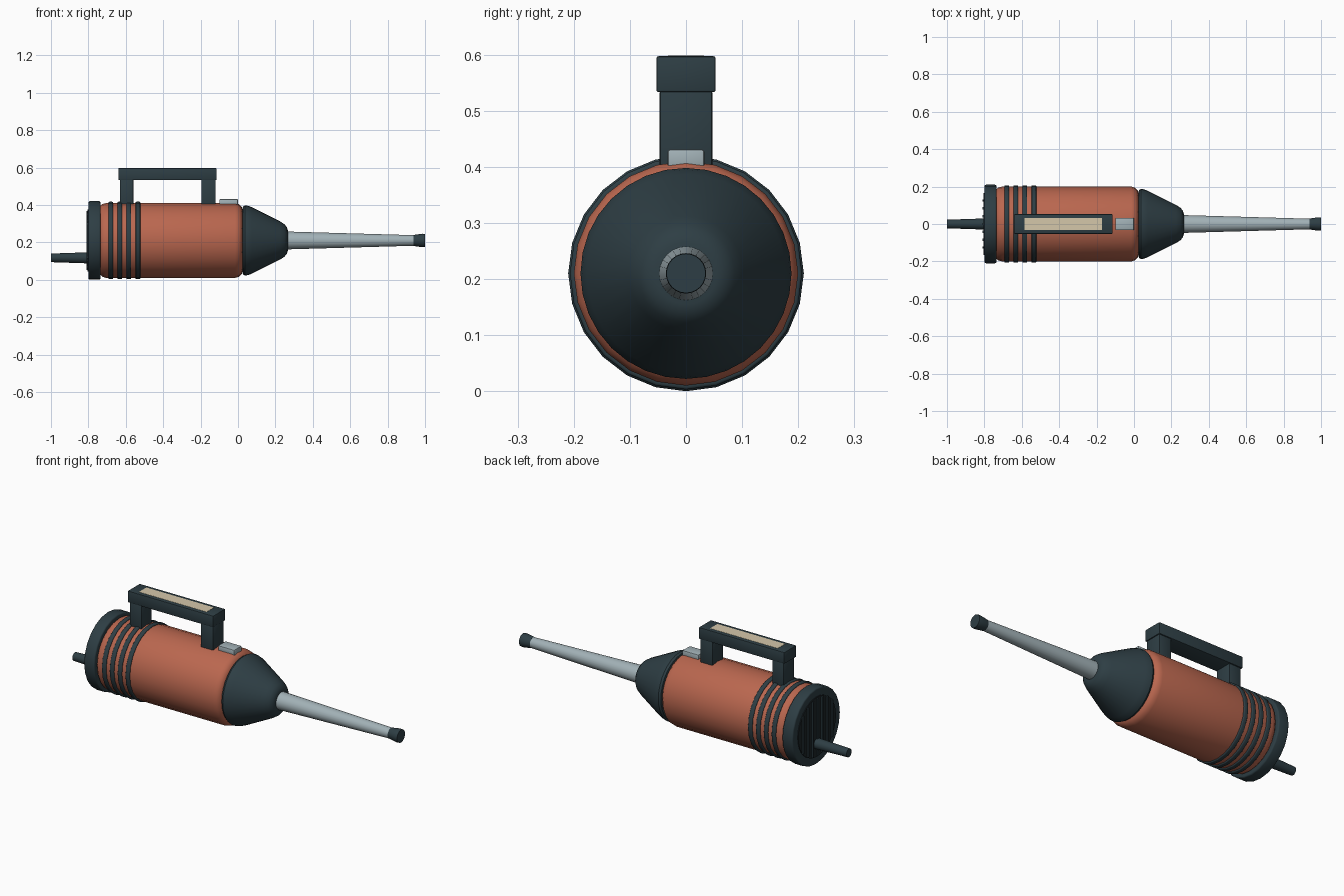
import bpy, bmesh, math
from mathutils import Vector

cube = bpy.data.objects.get("Cube")
if cube:
    bpy.data.objects.remove(cube, do_unlink=True)

AXIS_Z = 0.21


def material(name, rgb):
    m = bpy.data.materials.new(name)
    m.use_nodes = True
    m.diffuse_color = (*rgb, 1)
    node = next(n for n in m.node_tree.nodes if n.type == 'BSDF_PRINCIPLED')
    node.inputs["Base Color"].default_value = (*rgb, 1)
    return m


ORANGE = material("burnt orange", (0.49, 0.135, 0.078))
DARK = material("dark slate", (0.027, 0.048, 0.058))
BLACK = material("vent black", (0.012, 0.018, 0.021))
GREY = material("pale grey", (0.36, 0.44, 0.47))
CREAM = material("cream", (0.66, 0.57, 0.40))


def finish(name, bm, mat):
    bmesh.ops.recalc_face_normals(bm, faces=bm.faces)
    mesh = bpy.data.meshes.new(name)
    bm.to_mesh(mesh)
    bm.free()
    mesh.materials.append(mat)
    ob = bpy.data.objects.new(name, mesh)
    bpy.context.collection.objects.link(ob)
    bpy.ops.object.select_all(action='DESELECT')
    ob.select_set(True)
    bpy.context.view_layer.objects.active = ob
    bpy.ops.object.shade_smooth_by_angle(angle=math.radians(35))
    return ob


def lathe(name, profile, mat, sides=24, z=AXIS_Z):
    """Closed solid turned about an x-directed axis from (x, radius) points."""
    bm = bmesh.new()
    rings = []
    for x, r in profile:
        angles = [math.tau * i / sides for i in range(sides)]
        rings.append([bm.verts.new((x, r * math.sin(a), z + r * math.cos(a)))
                      for a in angles])
    for a, b in zip(rings, rings[1:]):
        for i in range(sides):
            j = (i + 1) % sides
            bm.faces.new((a[i], a[j], b[j], b[i]))
    bm.faces.new(rings[0])
    bm.faces.new(rings[-1])
    return finish(name, bm, mat)


def drum(name, x0, x1, r, bevel, mat, sides=24):
    """Cylinder with rounded rims."""
    arc = [(bevel * (1 - math.cos(t)), bevel * (1 - math.sin(t)))
           for t in (math.pi / 2 * k / 3 for k in range(4))]
    start = [(x0 + dx, r - dr) for dx, dr in arc]
    end = [(x1 - dx, r - dr) for dx, dr in reversed(arc)]
    return lathe(name, start + end, mat, sides)


def box(name, lo, hi, mat, bevel=0.0):
    lo, hi = Vector(lo), Vector(hi)
    bm = bmesh.new()
    bmesh.ops.create_cube(bm, size=1)
    for v in bm.verts:
        v.co = (lo + hi) / 2 + v.co * (hi - lo)
    if bevel:
        bmesh.ops.bevel(bm, geom=list(bm.edges), offset=bevel, segments=2,
                        profile=0.5, affect='EDGES')
    return finish(name, bm, mat)


# Motor housing, rear cap and cooling ribs
drum("body", -0.745, 0.025, 0.20, 0.04, ORANGE)
drum("rear_cap", -0.80, -0.735, 0.21, 0.008, DARK)
for k in range(4):
    x = -0.68 + 0.0483 * k
    drum(f"rib_{k + 1}", x - 0.0125, x + 0.0125, 0.207, 0.005, DARK)

# Vent on the rear cap, with upright slats cut to the disc outline
lathe("vent_disc", [(-0.804, 0.165), (-0.79, 0.165)], BLACK, 32)
for k in range(-3, 4):
    y = 0.042 * k
    h = math.sqrt(0.165 ** 2 - y ** 2) * 0.96
    box(f"vent_slat_{k + 4}", (-0.811, y - 0.006, AXIS_Z - h),
        (-0.80, y + 0.006, AXIS_Z + h), DARK)

# Nose cone, tapered tube and flared tip
lathe("nose", [(0.022, 0.165), (0.027, 0.182), (0.038, 0.188), (0.055, 0.185),
               (0.075, 0.177), (0.225, 0.102), (0.248, 0.087), (0.261, 0.072),
               (0.266, 0.055)], DARK, 32)
lathe("tube", [(0.25, 0.048), (0.95, 0.028)], GREY)
lathe("tube_tip", [(0.938, 0.029), (0.95, 0.031), (0.985, 0.036), (1.0, 0.035)], DARK)

# Power cord stub
lathe("cord", [(-1.0, 0.023), (-0.79, 0.030)], DARK, 16, 0.117)

# Carry handle with grip inlay
box("handle_bar", (-0.64, -0.053, 0.533), (-0.115, 0.053, 0.597), DARK, 0.004)
for name, x0, x1 in (("rear", -0.632, -0.56), ("front", -0.195, -0.12)):
    box(f"handle_post_{name}", (x0, -0.047, 0.385), (x1, 0.047, 0.536), DARK, 0.004)
box("grip_inlay", (-0.585, -0.032, 0.59), (-0.17, 0.032, 0.598), CREAM)

# Power switch
box("switch", (-0.10, -0.033, 0.395), (0.0, 0.033, 0.431), GREY, 0.005)
